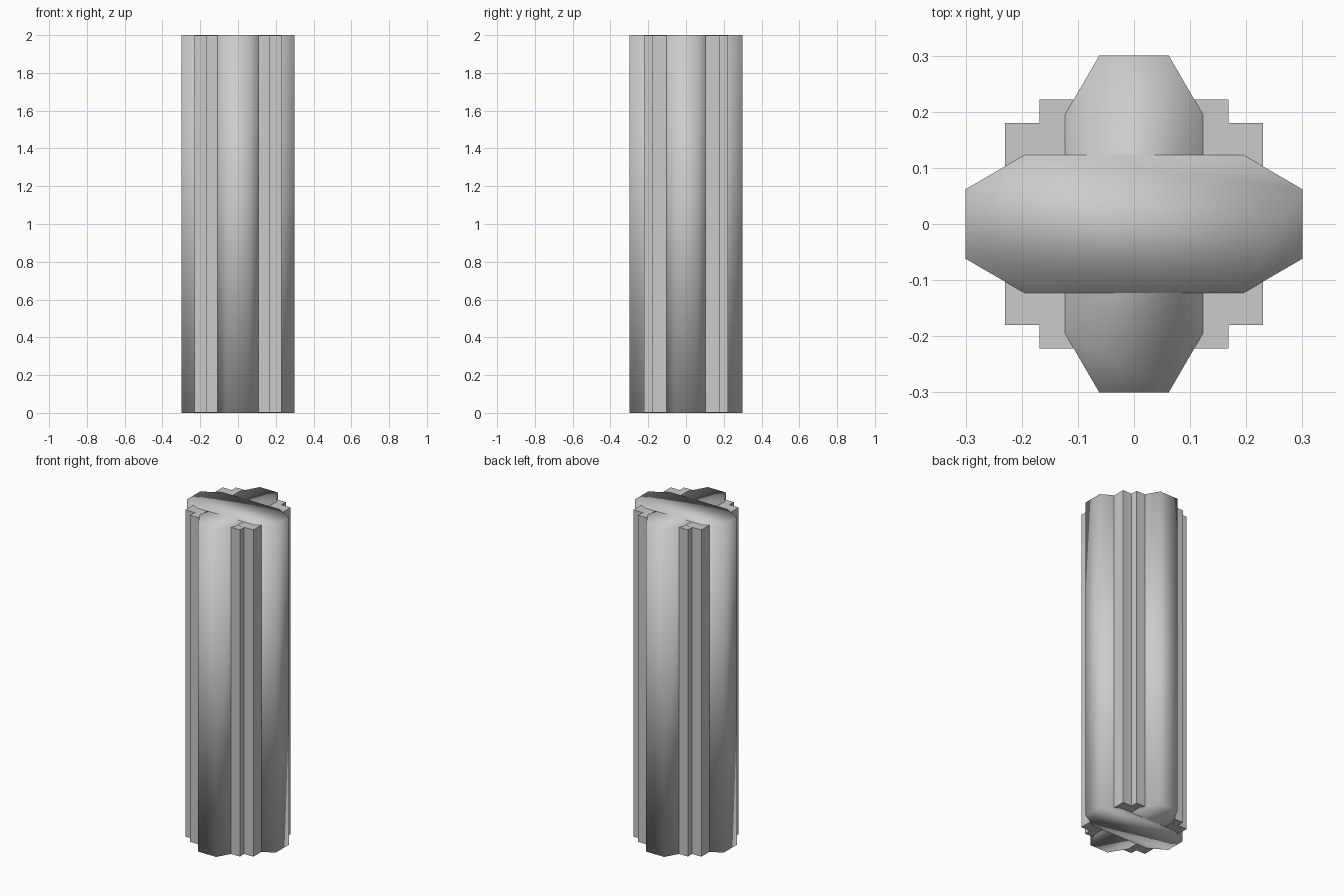
import bpy, bmesh

if "Cube" in bpy.data.objects:
    bpy.data.objects.remove(bpy.data.objects["Cube"])

H = 2.0


def prism(name, outline, z0, z1, smooth=False):
    """Extrude a closed outline straight up into a capped prism."""
    bm = bmesh.new()
    face = bm.faces.new([bm.verts.new((x, y, z0)) for x, y in outline])
    top = bmesh.ops.extrude_face_region(bm, geom=[face])["geom"]
    for v in top:
        if isinstance(v, bmesh.types.BMVert):
            v.co.z = z1
    bmesh.ops.recalc_face_normals(bm, faces=bm.faces[:])
    for f in bm.faces:
        f.smooth = smooth
    mesh = bpy.data.meshes.new(name)
    bm.to_mesh(mesh)
    bm.free()
    ob = bpy.data.objects.new(name, mesh)
    bpy.context.collection.objects.link(ob)
    return ob


def box_outline(a, b):
    return [(a, -b), (a, b), (-a, b), (-a, -b)]


# Chamfered bar outline, running along x
bar = [(0.30, -0.062), (0.30, 0.062), (0.195, 0.123), (-0.195, 0.123),
       (-0.30, 0.062), (-0.30, -0.062), (-0.195, -0.123), (0.195, -0.123)]
cross_bar = [(-y, x) for x, y in bar]

# Softly shaded crossing bars (tiny cap offsets avoid flickering overlaps)
prism("side_bar", bar, 0, H, True)
prism("front_back_bar", cross_bar, 0.0004, H - 0.0004, True)

# Square-edged blocks filling the corners in steps
prism("wide_corner_block", box_outline(0.23, 0.18), 0.0008, H - 0.0008)
prism("deep_corner_block", box_outline(0.168, 0.222), 0.0012, H - 0.0012)
